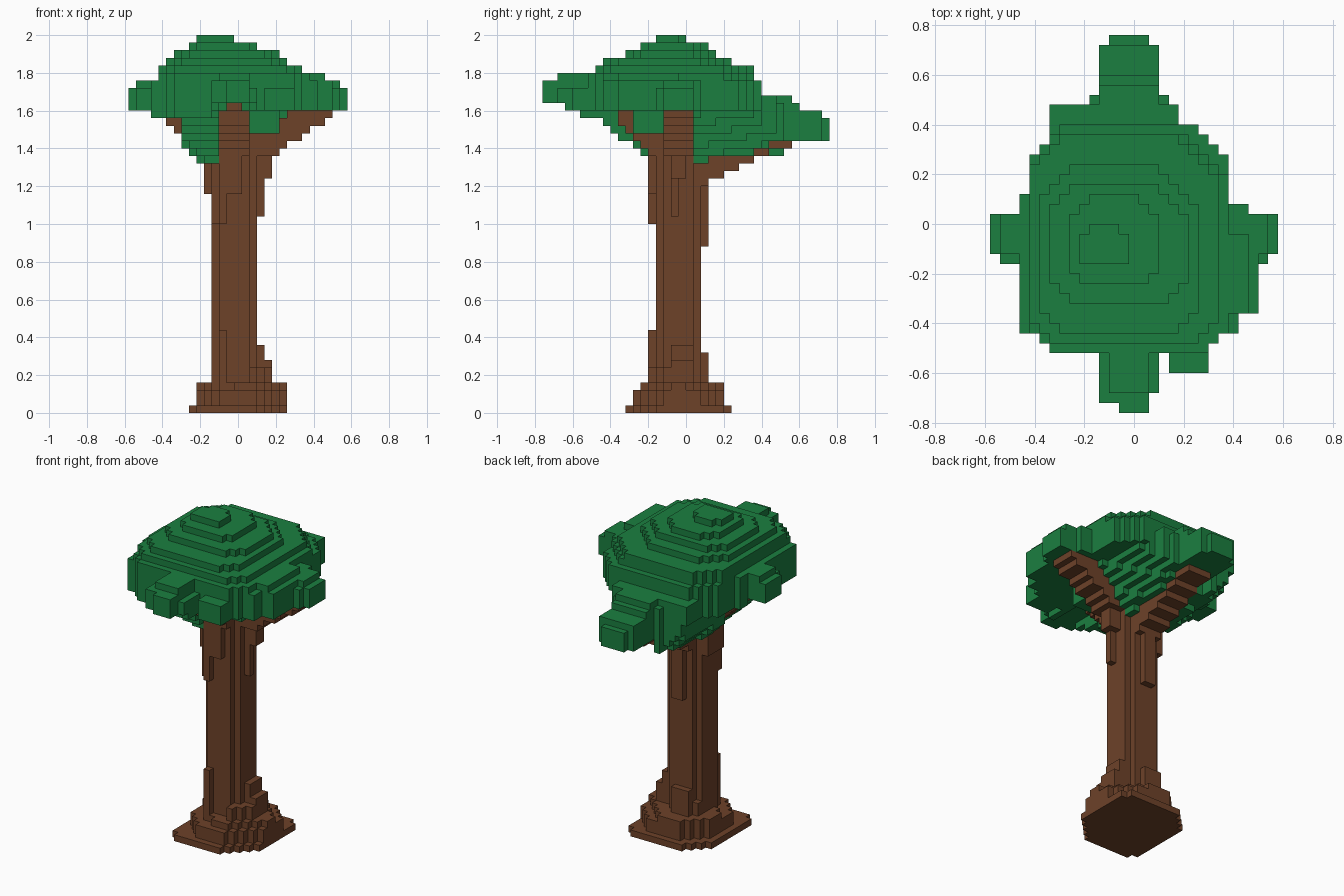
import bpy, bmesh, math

if "Cube" in bpy.data.objects:
    bpy.data.objects.remove(bpy.data.objects["Cube"], do_unlink=True)

S = 0.04                      # block size
X0, Y0 = -0.58, -0.76         # grid corner


def cells(lo, hi, origin=0):
    return range(round((lo - origin) / S), round((hi - origin) / S))


def box(x0, x1, y0, y1, z0, z1):
    """All blocks inside a box."""
    return {(i, j, k) for i in cells(x0, x1, X0) for j in cells(y0, y1, Y0)
            for k in cells(z0, z1)}


def terrace(x0, x1, y0, y1, cuts):
    """Columns of a rectangle with stair-cut corners (sw, se, nw, ne)."""
    xs, ys = cells(x0, x1, X0), cells(y0, y1, Y0)
    for i in xs:
        for j in ys:
            w, e, s, n = i - xs[0], xs[-1] - i, j - ys[0], ys[-1] - j
            if all(d >= c for d, c in zip((w + s, e + s, w + n, e + n), cuts)):
                yield i, j


# Trunk with clipped corners
wood = box(-.14, .10, -.12, .04, 0, 1.6) | box(-.10, .06, -.16, .08, 0, 1.6)
wood |= box(-.06, .02, -.16, .04, 1.6, 1.64)

# Bark ridges thickening the trunk under the crown
wood |= box(-.18, -.14, -.12, .04, 1.16, 1.44)
wood |= box(.10, .14, -.08, -.04, 1.04, 1.4)
wood |= box(.10, .18, -.08, .00, 1.24, 1.4)
wood |= box(-.10, -.06, -.20, -.16, 1.0, 1.44)
wood |= box(-.06, .02, -.20, -.16, 1.16, 1.44)
wood |= box(-.06, .02, .08, .12, .88, 1.36)
wood |= box(-.14, -.10, -.16, -.12, 1.0, 1.5)

# Flared roots, each terrace smaller than the one below
roots = [(.04, -.26, .26, -.32, .24), (.12, -.22, .26, -.28, .20),
         (.16, -.22, .26, -.24, .20), (.24, -.18, .22, -.24, .16)]
for n, (top, *rect) in enumerate(roots):
    for i, j in terrace(*rect, (1 + 2 * n, 4, 3, 1 + 2 * n)):
        wood |= {(i, j, k) for k in cells(0, top)}

# Root ridges running up the trunk
wood |= box(.10, .14, -.08, .04, 0, .36) | box(.14, .18, -.08, .04, 0, .28)
wood |= box(-.10, .02, .08, .12, 0, .32) | box(-.10, -.06, -.20, -.16, 0, .44)


# Branches rise one block per step as they reach outward
def branch(axis, sign, start, z, ends, limit=1.6):
    blocks = set()
    for end in ends:
        a, b = sorted((sign * start, sign * end))
        side = (-.12, .04) if axis == "x" else (-.10, .06)
        span = (a, b, *side) if axis == "x" else (*side, a, b)
        blocks |= box(*span, z, min(z + .16, limit))
        start, z = end, z + S
    return blocks


wood |= branch("x", 1, .10, 1.36, [.22, .26, .34, .38, .46, .50])
wood |= branch("x", -1, .14, 1.36, [.18, .26, .30, .34, .38])
wood |= branch("y", 1, .08, 1.20, [.12, .20, .28, .36, .44, .56], 1.44)
wood |= branch("y", -1, .16, 1.36, [.20, .24, .28, .32, .36])

# Crown dome: one terrace per block of height, going down
tops = {}
dome = [(-.22, -.02, -.16, .00), (-.26, .10, -.24, .12), (-.34, .22, -.32, .16),
        (-.38, .26, -.44, .24), (-.42, .34, -.48, .36), (-.42, .38, -.52, .36),
        (-.42, .38, -.52, .40)]
for n, rect in enumerate(dome):
    scale = min((n + 1) / 4, 1)
    for col in terrace(*rect, [round(c * scale) for c in (2, 2, 3, 4 if n < 6 else 3)]):
        tops.setdefault(col, 2 - n * S)

# Crown lobes on the front, sides and back: footprint and top height
lobes = [(-.10, .06, -.68, -.40, 1.80), (-.14, .06, -.72, -.40, 1.76),
         (-.06, .06, -.76, -.60, 1.76), (-.14, .10, -.68, -.40, 1.72),
         (.14, .30, -.60, -.40, 1.72), (.22, .46, -.36, -.04, 1.80),
         (.30, .50, -.36, .04, 1.76), (.30, .42, -.44, .00, 1.76),
         (-.46, .46, -.12, .08, 1.76), (-.46, -.38, -.44, .12, 1.76),
         (-.54, .54, -.12, .04, 1.76), (-.58, .58, -.12, .04, 1.72),
         (-.54, .54, -.16, .00, 1.72), (-.34, .18, .36, .48, 1.68),
         (-.14, .10, .40, .56, 1.68), (-.18, .14, .40, .52, 1.64),
         (-.14, .10, .52, .60, 1.64), (-.14, .10, .56, .72, 1.60),
         (-.10, .06, .68, .76, 1.56)]
for *rect, top in lobes:
    for i, j, _ in box(*rect, 0, S):
        tops[i, j] = max(tops.get((i, j), 0), top)


def underside(x, y):
    """Height of the crown's lower surface, lowest close to the trunk."""
    u = max(x - .06, -.10 - x, 0)
    v = max(y - .04, -.12 - y, 0)
    rim = 1.64 if y < -.64 else 1.60
    if y > .44 and -.14 < x < .10:
        return 1.44
    if u == 0:
        return 1.40 if y > 0 else 1.64
    if v == 0 or abs(x) > .46 or y < -.56:
        return rim
    if y > 0:
        if x > 0:
            return min(1.32 + 1.4 * max(u - S, 0) + .2 * v, rim)
        return min(1.30 + max(u - .08, 0) + .15 * v, rim) if u < .2 else 1.56
    if x < 0:
        return min(1.28 + .8 * max(u, v), 1.56) if u < .2 else 1.56
    return 1.48 if max(u, v) < .16 else rim


leaves = set()
for (i, j), top in tops.items():
    low = underside(X0 + (i + .5) * S, Y0 + (j + .5) * S)
    leaves |= {(i, j, k) for k in cells(low, top)}
leaves -= wood


def build(name, blocks, solid, mat):
    """Skin a set of blocks with its exposed faces and merge flat areas."""
    bm = bmesh.new()
    verts = {}
    for c in blocks:
        for axis in range(3):
            for side in (0, 1):
                near = list(c)
                near[axis] += 2 * side - 1
                if tuple(near) in solid:
                    continue
                face = []
                for a, b in ((0, 0), (1, 0), (1, 1), (0, 1)):
                    p = list(c)
                    p[axis] += side
                    p[(axis + 1) % 3] += a
                    p[(axis + 2) % 3] += b
                    p = tuple(p)
                    if p not in verts:
                        verts[p] = bm.verts.new((X0 + p[0] * S, Y0 + p[1] * S, p[2] * S))
                    face.append(verts[p])
                bm.faces.new(face if side else face[::-1])
    bmesh.ops.dissolve_limit(bm, angle_limit=math.radians(1),
                             verts=bm.verts[:], edges=bm.edges[:])
    me = bpy.data.meshes.new(name)
    bm.to_mesh(me)
    bm.free()
    me.materials.append(mat)
    bpy.context.collection.objects.link(bpy.data.objects.new(name, me))


def material(name, rgb):
    m = bpy.data.materials.new(name)
    m.use_nodes = True
    m.diffuse_color = (*rgb, 1)
    m.node_tree.nodes["Principled BSDF"].inputs["Base Color"].default_value = (*rgb, 1)
    return m


solid = wood | leaves
build("trunk_and_branches", wood, solid, material("bark brown", (.155, .054, .022)))
build("leaf_crown", leaves, solid, material("leaf green", (.011, .212, .051)))
